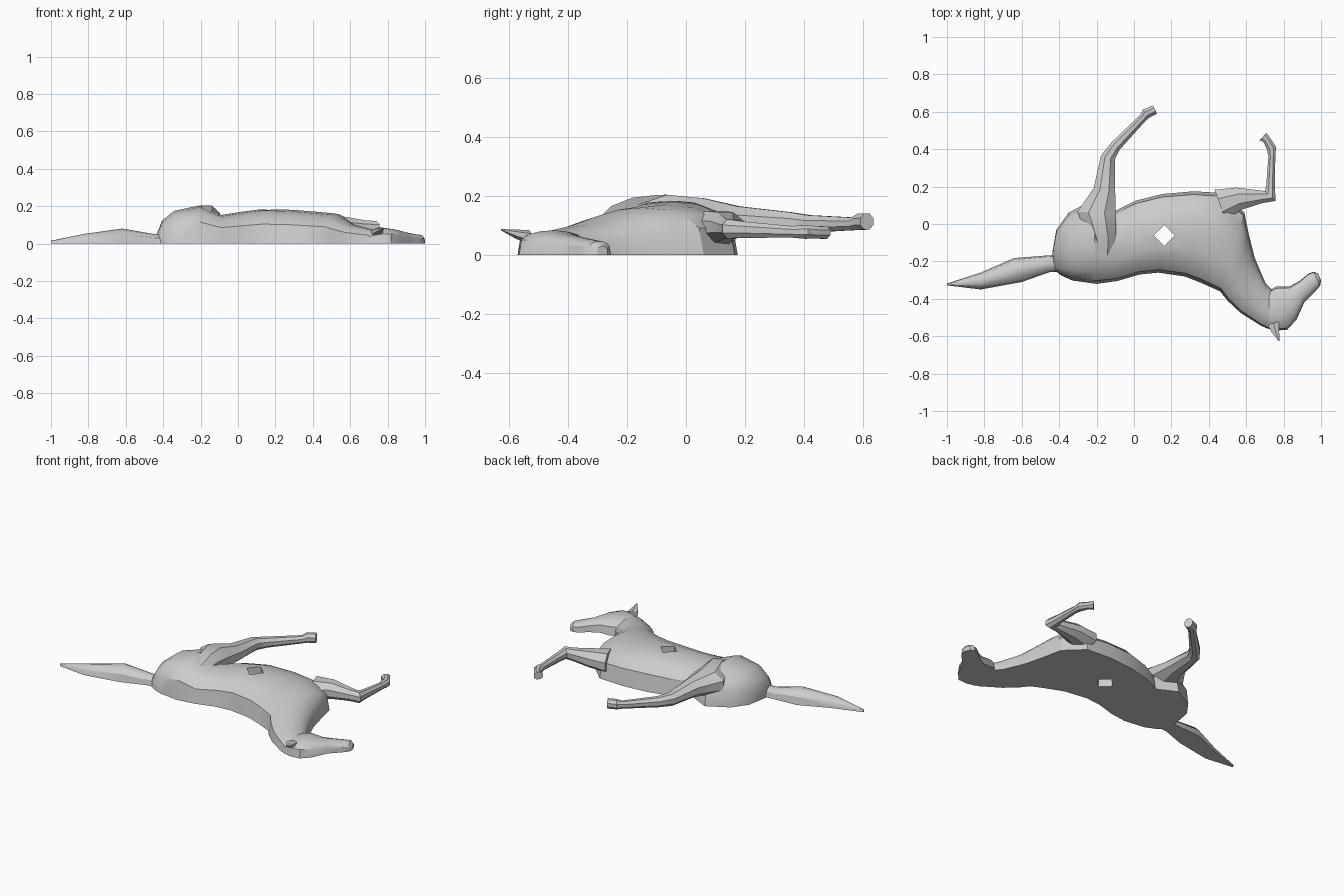
import bpy, bmesh, math
from mathutils import Vector

grey = bpy.data.materials.new("plain grey")
grey.diffuse_color = (0.6, 0.6, 0.6, 1)


def loft(name, rings, angle=32):
    """Skin a list of equal-length closed rings and cap both ends."""
    bm = bmesh.new()
    vr = [[bm.verts.new(p) for p in r] for r in rings]
    n = len(vr[0])
    for a, b in zip(vr, vr[1:]):
        for i in range(n):
            j = (i + 1) % n
            bm.faces.new((a[i], a[j], b[j], b[i]))
    bm.faces.new(vr[0])
    bm.faces.new(vr[-1])
    bmesh.ops.recalc_face_normals(bm, faces=bm.faces)
    me = bpy.data.meshes.new(name)
    bm.to_mesh(me)
    bm.free()
    me.materials.append(grey)
    ob = bpy.data.objects.new(name, me)
    bpy.context.collection.objects.link(ob)
    bpy.ops.object.select_all(action='DESELECT')
    ob.select_set(True)
    bpy.context.view_layer.objects.active = ob
    bpy.ops.object.shade_smooth_by_angle(angle=math.radians(angle))
    return ob


def relief(name, sections, power=0.6, n=8):
    """Half-round relief on z=0: section = back x,y, belly x,y, height."""
    rings = []
    for bx, by, fx, fy, h in sections:
        ring = []
        for i in range(n + 1):
            t = math.pi * i / n
            k = (1 - math.cos(t)) / 2
            z = h * max(0, math.sin(t)) ** power if 0 < i < n else 0
            ring.append((bx + (fx - bx) * k, by + (fy - by) * k, z))
        rings.append(ring)
    return loft(name, rings)


def limb(name, path, sides=8):
    """Tube along a path: point = x,y,z, half width, half height."""
    rings = []
    for i, (x, y, z, w, h) in enumerate(path):
        a, b = path[max(i - 1, 0)], path[min(i + 1, len(path) - 1)]
        t = Vector((b[0] - a[0], b[1] - a[1])).normalized()
        ring = []
        for k in range(sides):
            q = 2 * math.pi * (k + 0.5) / sides
            c, s = w * 1.06 * math.cos(q), h * 1.06 * math.sin(q)
            ring.append((x - t.y * c, y + t.x * c, z + s))
        rings.append(ring)
    return loft(name, rings)


# body and neck
body = relief("body", [
    (-0.42, -0.25, -0.437, -0.155, 0.06),
    (-0.39, -0.275, -0.415, -0.03, 0.125),
    (-0.33, -0.302, -0.35, 0.06, 0.175),
    (-0.20, -0.32, -0.22, 0.13, 0.203),
    (-0.09, -0.305, -0.10, 0.07, 0.152),
    (0.03, -0.27, 0.01, 0.125, 0.17),
    (0.13, -0.26, 0.15, 0.16, 0.185),
    (0.27, -0.28, 0.32, 0.175, 0.18),
    (0.36, -0.315, 0.48, 0.165, 0.17),
    (0.46, -0.36, 0.59, 0.06, 0.16),
    (0.50, -0.41, 0.615, -0.06, 0.137),
    (0.57, -0.475, 0.645, -0.18, 0.105),
    (0.68, -0.545, 0.705, -0.32, 0.082),
    (0.74, -0.565, 0.735, -0.35, 0.07),
])

# diamond hole through the body
bpy.ops.mesh.primitive_cylinder_add(vertices=4, radius=0.056, depth=1, location=(0.162, -0.062, 0))
cutter = bpy.context.object
cutter.name = "hole_cutter"
cutter.data.materials.append(grey)
cut = body.modifiers.new("hole", 'BOOLEAN')
cut.operation, cut.solver, cut.object = 'DIFFERENCE', 'EXACT', cutter
bpy.context.view_layer.objects.active = body
bpy.ops.object.modifier_apply(modifier="hole")
bpy.data.objects.remove(cutter)

# head
relief("head", [
    (0.70, -0.555, 0.70, -0.40, 0.06),
    (0.76, -0.57, 0.715, -0.36, 0.08),
    (0.82, -0.565, 0.76, -0.335, 0.083),
    (0.87, -0.51, 0.83, -0.335, 0.073),
    (0.91, -0.42, 0.885, -0.305, 0.06),
    (0.965, -0.365, 0.93, -0.267, 0.05),
    (0.995, -0.33, 0.96, -0.255, 0.046),
    (1.0, -0.30, 0.985, -0.265, 0.03),
], 0.5)

# ear
limb("ear", [
    (0.745, -0.53, 0.06, 0.035, 0.022),
    (0.757, -0.575, 0.07, 0.022, 0.015),
    (0.776, -0.626, 0.085, 0.002, 0.002),
], 6)

# tail
relief("tail", [
    (-0.40, -0.255, -0.41, -0.165, 0.05),
    (-0.45, -0.257, -0.46, -0.168, 0.052),
    (-0.60, -0.31, -0.64, -0.182, 0.08),
    (-0.82, -0.35, -0.82, -0.26, 0.052),
    (-1.0, -0.328, -1.0, -0.318, 0.015),
], 0.8, 6)

# hind leg with thigh
limb("hind_leg", [
    (-0.155, -0.22, 0.12, 0.035, 0.03),
    (-0.17, -0.07, 0.135, 0.075, 0.07),
    (-0.20, 0.06, 0.125, 0.105, 0.068),
    (-0.158, 0.18, 0.115, 0.06, 0.05),
    (-0.14, 0.355, 0.108, 0.039, 0.037),
    (-0.10, 0.415, 0.105, 0.03, 0.03),
    (0.045, 0.565, 0.105, 0.022, 0.022),
    (0.065, 0.59, 0.112, 0.028, 0.028),
    (0.112, 0.612, 0.113, 0.025, 0.028),
])

# front leg, folded at the knee
limb("front_leg", [
    (0.46, 0.10, 0.09, 0.09, 0.06),
    (0.56, 0.135, 0.095, 0.062, 0.05),
    (0.68, 0.145, 0.09, 0.035, 0.035),
    (0.728, 0.15, 0.088, 0.04, 0.033),
    (0.73, 0.20, 0.085, 0.024, 0.028),
    (0.737, 0.36, 0.078, 0.019, 0.02),
    (0.735, 0.405, 0.078, 0.026, 0.024),
    (0.71, 0.45, 0.076, 0.021, 0.02),
    (0.69, 0.468, 0.076, 0.028, 0.023),
])
